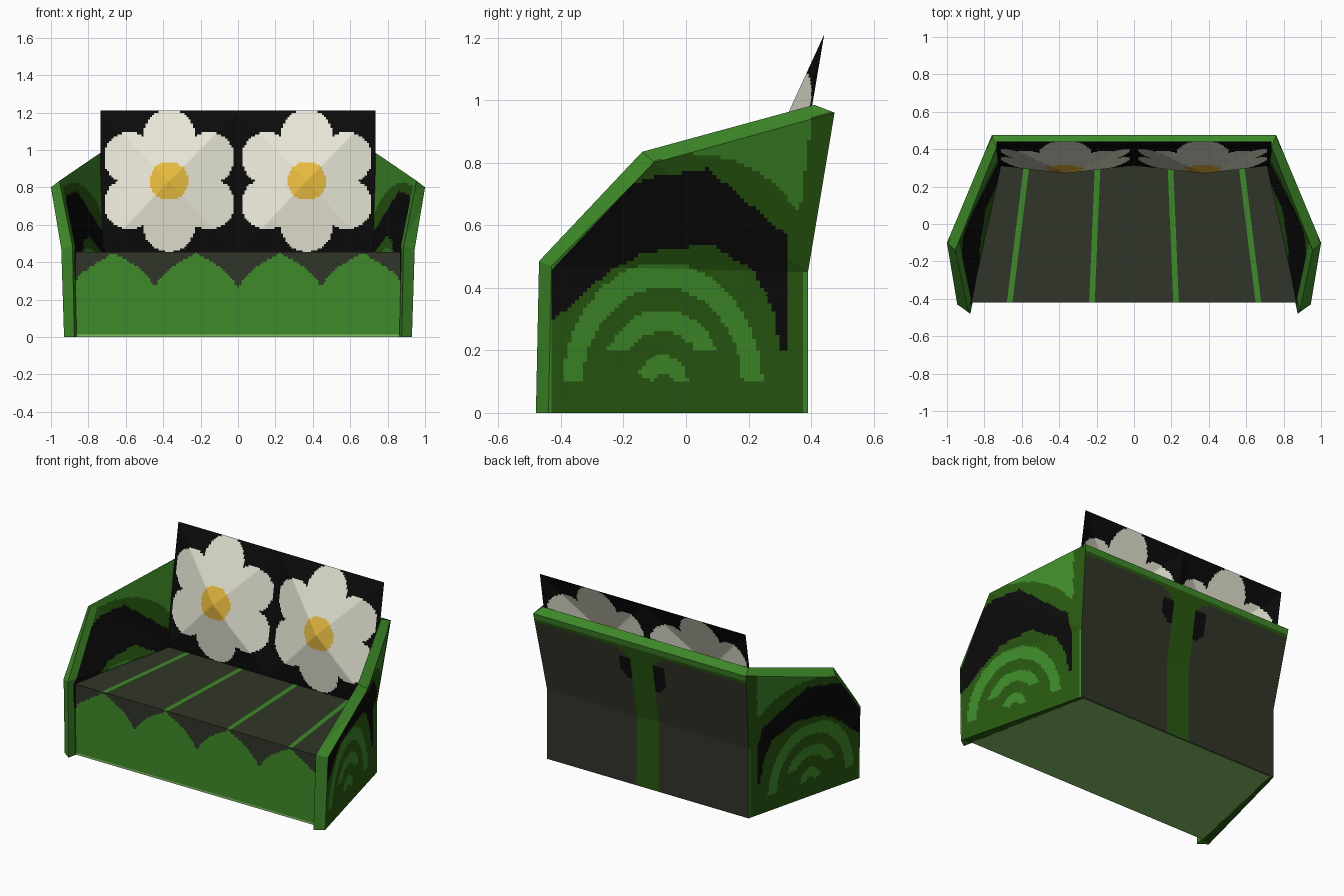
import bpy, bmesh, math
from mathutils import Vector

cube = bpy.data.objects.get("Cube")
if cube:
    bpy.data.objects.remove(cube, do_unlink=True)

# Colours
MATS, INDEX = [], {}


def colour(name, r, g, b):
    mat = bpy.data.materials.new(name)
    lin = [((c / 255 + 0.055) / 1.055) ** 2.4 if c > 10 else c / 255 / 12.92 for c in (r, g, b)] + [1]
    mat.diffuse_color = lin
    mat.use_nodes = True
    mat.node_tree.nodes["Principled BSDF"].inputs["Base Color"].default_value = lin
    INDEX[name] = len(MATS)
    MATS.append(mat)


colour("leaf green", 62, 138, 41)
colour("dark green", 40, 88, 17)
colour("pale green", 132, 190, 102)
colour("charcoal", 49, 53, 40)
colour("black", 11, 11, 11)
colour("petal white", 235, 234, 217)
colour("flower yellow", 232, 188, 65)


# Helpers
def cut(bm, co, no):
    bmesh.ops.bisect_plane(bm, geom=bm.verts[:] + bm.edges[:] + bm.faces[:],
                           dist=1e-5, plane_co=co, plane_no=no)


def finish(name, bm, axes, rule, step=0.0125):
    """Cut the faces into a fine grid, then colour each cell by a rule."""
    bmesh.ops.triangulate(bm, faces=[f for f in bm.faces if len(f.verts) > 4])
    for axis in axes:
        values = [v.co[axis] for v in bm.verts]
        lo, hi = min(values), max(values)
        n = round((hi - lo) / step)
        for i in range(1, n):
            co, no = Vector(), Vector()
            co[axis], no[axis] = lo + (hi - lo) * i / n, 1
            cut(bm, co, no)
    bm.normal_update()
    for f in bm.faces:
        f.material_index = INDEX[rule(f.calc_center_median(), f.normal)]
    mesh = bpy.data.meshes.new(name)
    bm.to_mesh(mesh)
    bm.free()
    for mat in MATS:
        mesh.materials.append(mat)
    obj = bpy.data.objects.new(name, mesh)
    bpy.context.collection.objects.link(obj)
    return obj


def strip(points):
    """Symmetric band of quads through (half width, y, z) points."""
    bm = bmesh.new()
    rows = [(bm.verts.new((-x, y, z)), bm.verts.new((x, y, z))) for x, y, z in points]
    for a, b in zip(rows, rows[1:]):
        bm.faces.new((a[0], a[1], b[1], b[0]))
    return bm


def interp(points, x):
    for (x0, y0), (x1, y1) in zip(points, points[1:]):
        if x0 <= x <= x1:
            return y0 + (y1 - y0) * (x - x0) / (x1 - x0)
    return points[0][1] if x < points[0][0] else points[-1][1]


# Seat base with scalloped front and tapering stripes
STRIPES = [-0.665, -0.225, 0.225, 0.665]


def seat_rule(c, n):
    if c.z < 0.016:
        return "pale green"
    if abs(n.z) > 0.5:
        k = 1 - 0.13 * (c.y + 0.42) / 0.7
        return "leaf green" if any(abs(c.x - s * k) < 0.015 for s in STRIPES) else "charcoal"
    t = min(min(abs(c.x - s) for s in STRIPES) / 0.222, 1)
    return "leaf green" if c.z < 0.45 - 0.13 * t - 0.06 * t ** 6 else "charcoal"


bm = strip([(0.70, 0.385, 0), (0.868, -0.42, 0), (0.868, -0.42, 0.455), (0.72, 0.36, 0.455)])
for s in STRIPES:
    for side in (-0.015, 0.015):
        cut(bm, (s + side, -0.42, 0), (0.7, 0.13 * s, 0))
finish("seat_base", bm, (0, 2), seat_rule)


# Backrest shell with a trunk pattern behind
def back_rule(c, n):
    x = abs(c.x)
    if c.z > 0.93:
        return "leaf green"
    if c.y < 0.38 + max(0, c.z - 0.45) * 0.13:
        return "charcoal"
    if c.z > 0.9 or x < 0.085 + 1.2 * max(0, c.z - 0.84):
        return "dark green"
    low = 0.66 if c.x < 0 else 0.7
    if x < 0.16 and low < c.z < 0.84 and x < 0.11 + (c.z - low):
        return "black"
    return "charcoal"


finish("backrest", strip([(0.72, 0.39, 0), (0.72, 0.39, 0.45), (0.76, 0.475, 0.96),
                          (0.735, 0.41, 0.985), (0.70, 0.36, 0.45), (0.70, 0.36, 0)]),
       (0, 2), back_rule, 0.02)

# Flared arms: outer and inner outlines from front foot over the top to the back foot
OUTER = [(0.93, -0.44, 0), (0.945, -0.43, 0.47), (1.0, -0.10, 0.80),
         (0.76, 0.475, 0.96), (0.72, 0.39, 0.45), (0.72, 0.39, 0)]
INNER = [(0.875, -0.48, 0), (0.885, -0.47, 0.485), (0.955, -0.14, 0.835),
         (0.735, 0.41, 0.985), (0.70, 0.36, 0.45), (0.70, 0.36, 0)]
BAND_LOW = [(-0.43, 0.29), (-0.25, 0.45), (-0.14, 0.51), (0.08, 0.54), (0.22, 0.45), (0.28, 0.33), (0.30, 0.2)]
BAND_TOP = [(-0.43, 0.50), (-0.25, 0.68), (-0.13, 0.75), (0.07, 0.78), (0.33, 0.56)]
CROWN = [(-0.08, 0.81), (0.02, 0.83), (0.15, 0.81), (0.28, 0.74), (0.36, 0.64)]


def line(a, b, depth):
    """Point and inward normal (y, z) of an outline edge moved inward."""
    a, b = Vector(a), Vector(b)
    d = (b - a).normalized()
    no = Vector((0, d.z, -d.y))
    return a + no * depth, no


RIM = [line((0, -0.475, 0), (0, -0.475, 0.47), 0.045),
       line((0, -0.47, 0.48), (0, -0.14, 0.83), 0.045),
       line((0, -0.14, 0.833), (0, 0.41, 0.985), 0.035)]


def arm_rule(c, n):
    p = Vector((0, c.y, c.z))
    if abs(n.x) < 0.5 and abs(n.z) < 0.99 and c.y < 0.44 and n.z > -0.5 and p.y < -0.42:
        return "leaf green"
    if any((p - co).dot(no) < 0 for co, no in RIM):
        return "leaf green"
    if c.y > 0.372 and c.z < 0.45:
        return "leaf green"
    if c.y > -0.08 and c.z > interp(CROWN, c.y):
        return "leaf green" if c.y < 0.36 + 0.12 * (c.z - 0.6) else "dark green"
    if c.y < 0.32 and interp(BAND_LOW, c.y) < c.z < interp(BAND_TOP, c.y):
        return "black"
    # nested arches near the foot
    r = math.hypot((c.y + 0.075) / 0.8, c.z - 0.08)
    if (0.32 < r < 0.4 and c.z > 0.1) or (0.18 < r < 0.25 and c.z > 0.2) \
            or (0.045 < r < 0.105 and c.z > 0.1 + max(0, -c.y - 0.1) * 0.5):
        return "leaf green"
    return "dark green"


bm = bmesh.new()
out = [bm.verts.new(p) for p in OUTER]
inn = [bm.verts.new(p) for p in INNER]
for ring in (out, inn):
    for ids in ((0, 1, 4, 5), (1, 2, 4), (2, 3, 4)):
        bm.faces.new([ring[i] for i in ids])
for i in (0, 1, 2, 5):
    j = (i + 1) % 6
    bm.faces.new((out[i], out[j], inn[j], inn[i]))
bmesh.ops.recalc_face_normals(bm, faces=bm.faces[:])
for co, no in RIM:
    cut(bm, co, no)
arms = finish("arms", bm, (1, 2), arm_rule)
arms.modifiers.new("other_arm", 'MIRROR').use_mirror_merge = False


# Two puffed back cushions, each painted with a six-petal flower
FX, FZ = 0.368, 0.835


def flower_rule(c, n):
    dx, dz = abs(c.x) - FX, c.z - FZ
    if math.hypot(dx, dz) < 0.103:
        return "flower yellow"
    if math.hypot(dx, dz) < 0.2:
        return "petal white"
    for k in range(6):
        a = math.radians(30 + 60 * k)
        if math.hypot(dx - 0.245 * math.cos(a), dz - 0.245 * math.sin(a)) < 0.137:
            return "petal white"
    return "black"


bm = bmesh.new()
for side in (-1, 1):
    tip = bm.verts.new((side * FX, 0.27, FZ))
    ring = [bm.verts.new((side * x, y, z)) for x, y, z in
            ((0, 0.313, 0.45), (0.735, 0.313, 0.45), (0.735, 0.442, 1.21), (0, 0.442, 1.21))]
    for i in range(4):
        bm.faces.new((ring[i], ring[(i + 1) % 4], tip))
bmesh.ops.remove_doubles(bm, verts=bm.verts[:], dist=1e-4)
bmesh.ops.recalc_face_normals(bm, faces=bm.faces[:])
if sum(f.normal.y for f in bm.faces) > 0:
    bmesh.ops.reverse_faces(bm, faces=bm.faces[:])
cushions = finish("flower_cushions", bm, (0, 2), flower_rule, 0.0115)
for poly in cushions.data.polygons:
    poly.use_smooth = True
